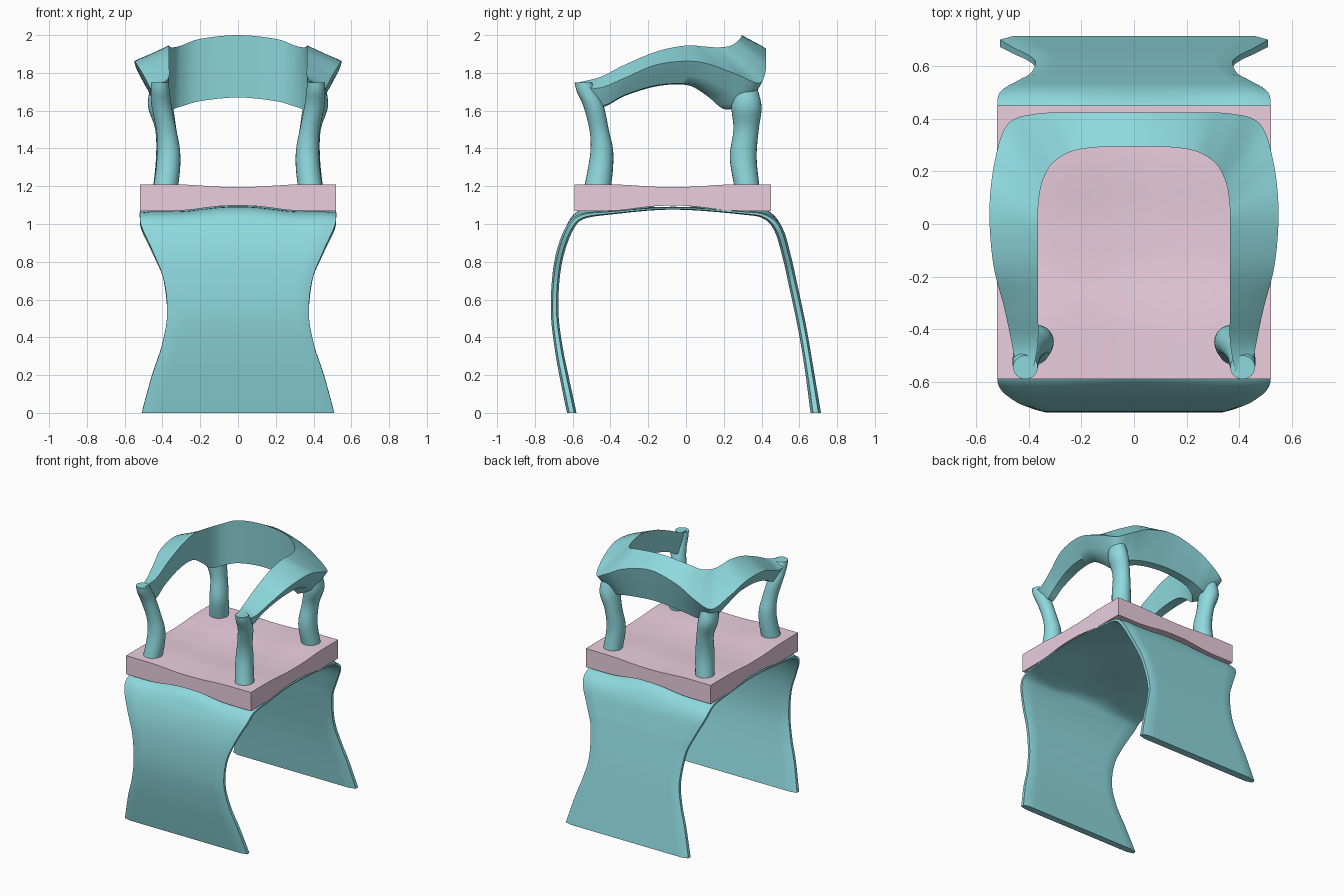
import bpy, bmesh, math
from mathutils import Vector

if "Cube" in bpy.data.objects:
    bpy.data.objects.remove(bpy.data.objects["Cube"])


def material(name, rgb):
    m = bpy.data.materials.new(name)
    m.diffuse_color = (*rgb, 1)
    m.use_nodes = True
    m.node_tree.nodes["Principled BSDF"].inputs["Base Color"].default_value = m.diffuse_color
    return m


TEAL = material("teal", (0.27, 0.69, 0.73))
PINK = material("pink", (0.83, 0.62, 0.73))


def spline(rows, n):
    """Smooth curve through rows of numbers (Catmull-Rom)."""
    rows = [Vector(r) for r in rows]
    out = []
    for i in range(len(rows) - 1):
        b, c = rows[i], rows[i + 1]
        a = rows[i - 1] if i else b * 2 - c
        d = rows[i + 2] if i + 2 < len(rows) else c * 2 - b
        for k in range(n):
            t = k / n
            out.append(0.5 * (2 * b + (c - a) * t + (2 * a - 5 * b + 4 * c - d) * t * t
                              + (3 * b - a - 3 * c + d) * t ** 3))
    return out + [rows[-1]]


def loft(name, rings, mat, angle=45):
    """Skin closed rings of points and cap both ends."""
    bm = bmesh.new()
    vs = [[bm.verts.new(p) for p in r] for r in rings]
    n = len(vs[0])
    for r, s in zip(vs, vs[1:]):
        for i in range(n):
            j = (i + 1) % n
            bm.faces.new((r[i], r[j], s[j], s[i]))
    bm.faces.new(vs[0])
    bm.faces.new(vs[-1])
    bmesh.ops.recalc_face_normals(bm, faces=bm.faces)
    me = bpy.data.meshes.new(name)
    bm.to_mesh(me)
    bm.free()
    me.materials.append(mat)
    ob = bpy.data.objects.new(name, me)
    bpy.context.collection.objects.link(ob)
    bpy.ops.object.select_all(action='DESELECT')
    ob.select_set(True)
    bpy.context.view_layer.objects.active = ob
    bpy.ops.object.shade_smooth_by_angle(angle=math.radians(angle))
    return ob


def bump(t):
    """1 in the middle, 0 near the seat edges."""
    s = min(1, max(0, (0.34 - abs(t)) / 0.3))
    return s * s * (3 - 2 * s)


# Seat: square slab, hollowed above and below
N = 26
xs = [-0.52 + 1.04 * i / N for i in range(N + 1)]
rings = []
for i in range(N + 1):
    y = -0.59 + 1.04 * i / N
    by = bump(y + 0.07)
    top = [(x, y, 1.21 - 0.014 * (bump(x) + by)) for x in xs]
    bottom = [(x, y, 1.07 + 0.027 * max(bump(x), by)) for x in reversed(xs)]
    rings.append(top + bottom)
loft("seat", rings, PINK, 30)

# Legs: one bent sheet (y, z, half width, thickness)
profile = spline([
    (-.605, 0, .51, .05), (-.647, .2, .455, .047), (-.675, .35, .405, .043),
    (-.695, .52, .375, .04), (-.69, .7, .392, .04), (-.665, .85, .45, .042),
    (-.615, .98, .51, .042), (-.55, 1.04, .52, .032), (-.4, 1.06, .52, .02),
    (-.07, 1.084, .52, .015), (.3, 1.06, .52, .02), (.42, 1.04, .52, .03),
    (.49, .97, .51, .045), (.535, .82, .44, .045), (.562, .7, .393, .045),
    (.605, .5, .375, .045), (.633, .35, .405, .045), (.657, .2, .455, .047),
    (.687, 0, .51, .055)], 5)
rings = []
last = len(profile) - 1
for i, p in enumerate(profile):
    y, z, w, th = p
    d = profile[min(i + 1, last)] - profile[max(i - 1, 0)]
    nrm = Vector((0, -d[1], d[0])).normalized()
    ends = i in (0, last)
    if ends:
        nrm = Vector((0, -1 if i == 0 else 1, 0))
    arch = 0.025 * min(1, max(0, (z - 0.98) / 0.07)) * (1 - bump(y + 0.07))
    ring = []
    for side in (1, -1):
        for k in range(21):
            u = side * (k / 10 - 1)
            thick = th * (0.5 if k in (0, 20) else 1)
            q = Vector((u * w, y, z + arch * bump(u * w))) + nrm * side * thick / 2
            ring.append(q)
    rings.append(ring)
loft("leg_sheet", rings, TEAL, 50)

# Back and arms: U-shaped rail (inner x, y, outer x, y, z top, z ridge, z bottom)
half = [
    (0, .295, 0, .425, 2.0, 1.93, 1.67),
    (.2, .285, .22, .425, 1.98, 1.88, 1.65),
    (.30, .24, .37, .422, 1.945, 1.80, 1.62),
    (.345, .17, .48, .385, 1.935, 1.745, 1.61),
    (.362, .09, .53, .25, 1.94, 1.80, 1.68),
    (.365, 0, .552, .06, 1.945, 1.86, 1.735),
    (.365, -.15, .538, -.15, 1.915, 1.845, 1.73),
    (.365, -.32, .495, -.32, 1.845, 1.775, 1.68),
    (.365, -.45, .465, -.46, 1.78, 1.72, 1.62),
    (.385, -.565, .445, -.57, 1.75, 1.735, 1.70)]
left = [(-a, b, -c, d, e, f, g) for a, b, c, d, e, f, g in half[:0:-1]]
rings = []
for a, b, c, d, e, f, g in spline(left + half, 6):
    T, O = Vector((a, b, e)), Vector((c, d, f))
    B = Vector((a, b, g)).lerp(Vector((c, d, g)), 0.12)
    U = Vector((a, b, g)).lerp(Vector((c, d, g)), 0.55) + Vector((0, 0, 0.005))
    rings.append([T, T.lerp(O, 0.45), T.lerp(O, 0.85), O.lerp((T + U) / 2, 0.02),
                  O.lerp(U, 0.22), O.lerp(U, 0.65), U, B])
loft("back_and_arm_rail", rings, TEAL, 50)

# Posts (z, x, y, radius x, radius y)
posts = {
    "front_post": [(1.18, .385, -.47, .066, .071), (1.3, .37, -.452, .064, .066),
                   (1.4, .368, -.446, .06, .059), (1.5, .38, -.46, .053, .051),
                   (1.62, .404, -.488, .053, .054), (1.70, .412, -.525, .05, .053),
                   (1.75, .413, -.545, .047, .045)],
    "back_post": [(1.18, .385, .325, .066, .066), (1.35, .37, .303, .064, .071),
                  (1.5, .382, .318, .056, .067), (1.62, .41, .32, .066, .08),
                  (1.73, .415, .31, .05, .065)]}
for name, rows in posts.items():
    for side, label in ((-1, "left"), (1, "right")):
        rings = []
        for z, x, y, rx, ry in spline(rows, 5):
            rings.append([(side * x + rx * math.cos(k * math.tau / 24),
                           y + ry * math.sin(k * math.tau / 24), z) for k in range(24)])
        loft(f"{name}_{label}", rings, TEAL)
